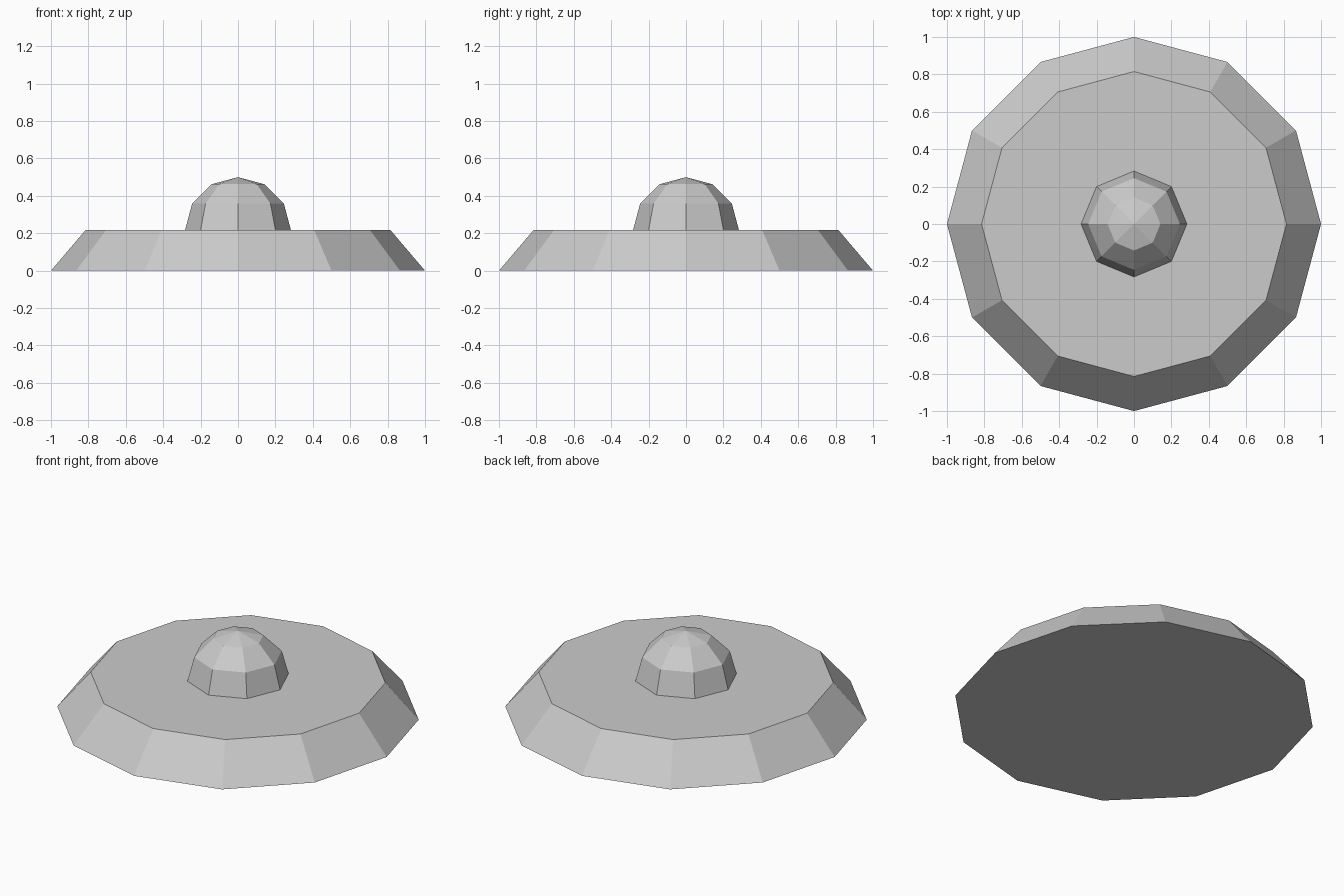
import bpy, bmesh
from mathutils import Vector

if "Cube" in bpy.data.objects:
    bpy.data.objects.remove(bpy.data.objects["Cube"])

BASE_TOP = 0.217
DOME_RADIUS = 0.283


def add_object(name, bm):
    bmesh.ops.recalc_face_normals(bm, faces=bm.faces)
    mesh = bpy.data.meshes.new(name)
    bm.to_mesh(mesh)
    bm.free()
    obj = bpy.data.objects.new(name, mesh)
    bpy.context.collection.objects.link(obj)
    return obj


# Twelve-sided tapered base, with a corner on each axis
bm = bmesh.new()
bmesh.ops.create_cone(bm, cap_ends=True, segments=12, radius1=1.0,
                      radius2=0.815, depth=BASE_TOP)
bmesh.ops.translate(bm, verts=bm.verts, vec=(0, 0, BASE_TOP / 2))
add_object("base", bm)

# Eight-sided dome: upper half of a low-poly sphere resting on the base
bm = bmesh.new()
bmesh.ops.create_uvsphere(bm, u_segments=8, v_segments=6, radius=DOME_RADIUS)
lower = [v for v in bm.verts if v.co.z < -0.01]
bmesh.ops.delete(bm, geom=lower, context='VERTS')
bmesh.ops.translate(bm, verts=bm.verts, vec=(0, 0, BASE_TOP))
add_object("dome", bm)
